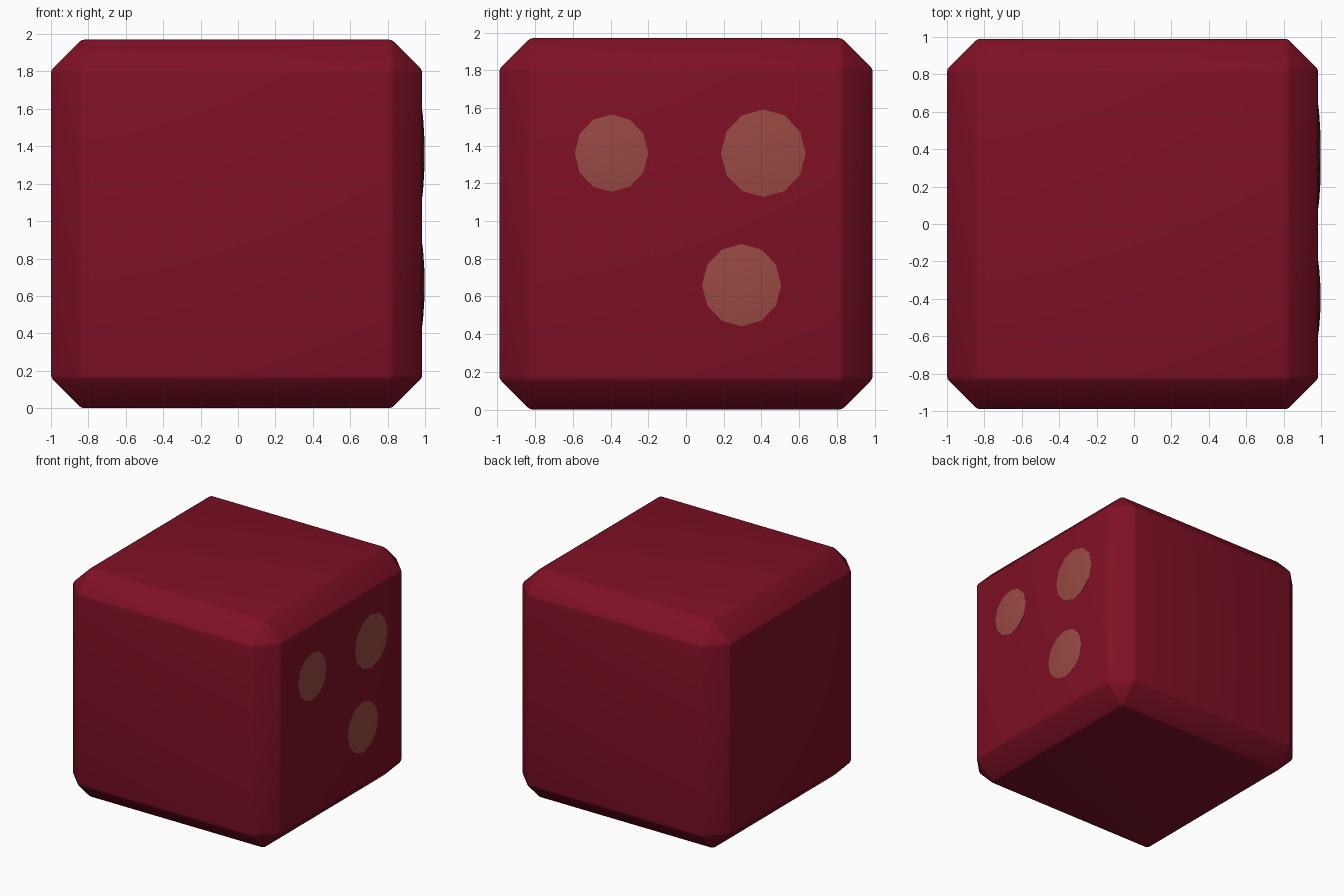
import bpy, bmesh, math
from mathutils import Vector

if "Cube" in bpy.data.objects:
    bpy.data.objects.remove(bpy.data.objects["Cube"])


def material(name, rgb):
    m = bpy.data.materials.new(name)
    m.diffuse_color = (*rgb, 1)
    m.use_nodes = True
    m.node_tree.nodes["Principled BSDF"].inputs["Base Color"].default_value = m.diffuse_color
    return m


def finish(name, bm, mat):
    bmesh.ops.recalc_face_normals(bm, faces=bm.faces)
    me = bpy.data.meshes.new(name)
    bm.to_mesh(me)
    bm.free()
    me.materials.append(mat)
    ob = bpy.data.objects.new(name, me)
    bpy.context.collection.objects.link(ob)
    bpy.ops.object.select_all(action='DESELECT')
    ob.select_set(True)
    bpy.context.view_layer.objects.active = ob
    return ob


red = material("dark red", (0.21, 0.005, 0.018))
tan = material("dusty brown", (0.315, 0.067, 0.055))

# Body: chamfered cube whose chamfer edges are softened
FACE_X = 0.985
bm = bmesh.new()
bmesh.ops.create_cube(bm, size=1)
for v in bm.verts:
    v.co = Vector((v.co.x * 1.985 - 0.0075, v.co.y * 1.98, v.co.z * 1.97 + 0.985))
body = finish("cube_body", bm, red)
for label, width, segments in (("chamfer", 0.163, 1), ("softening", 0.015, 2)):
    mod = body.modifiers.new(label, 'BEVEL')
    mod.width = width
    mod.segments = segments
    mod.limit_method = 'ANGLE'
    mod.angle_limit = math.radians(20)
    bpy.ops.object.modifier_apply(modifier=label)
bpy.ops.object.shade_smooth_by_angle(angle=math.radians(30))


# Spots: shallow domes on the right face
def spot(name, y, z, ry, rz, sides=12, height=0.012):
    bm = bmesh.new()
    rings = []
    for r in (1.0, 0.75, 0.4):
        x = FACE_X + height * (1 - r * r) + 0.0008
        rings.append([bm.verts.new((x, y + ry * r * math.cos(a), z + rz * r * math.sin(a)))
                      for a in (2 * math.pi * i / sides for i in range(sides))])
    for outer, inner in zip(rings, rings[1:]):
        for i in range(sides):
            j = (i + 1) % sides
            bm.faces.new((outer[i], outer[j], inner[j], inner[i]))
    bm.faces.new(rings[-1])
    # buried base closes the dome
    base = [bm.verts.new((FACE_X - 0.004, v.co.y, v.co.z)) for v in rings[0]]
    for i in range(sides):
        j = (i + 1) % sides
        bm.faces.new((base[i], base[j], rings[0][j], rings[0][i]))
    bm.faces.new(base[::-1])
    finish(name, bm, tan)
    bpy.ops.object.shade_smooth_by_angle(angle=math.radians(30))


spot("spot_upper_front", -0.395, 1.36, 0.195, 0.205)
spot("spot_upper_back", 0.41, 1.36, 0.225, 0.232)
spot("spot_lower", 0.295, 0.66, 0.21, 0.218)
